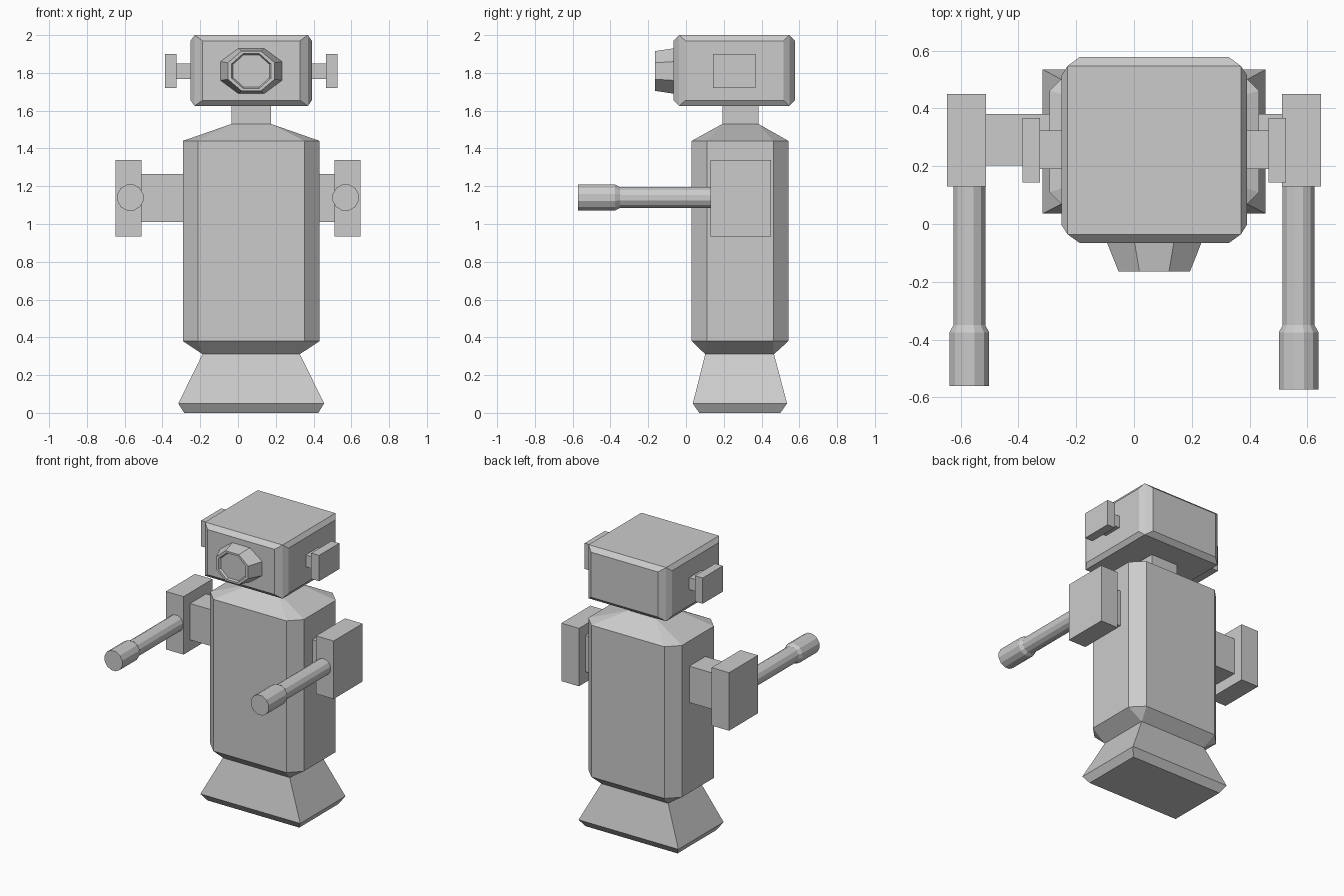
import bpy, bmesh, math
from mathutils import Vector

cube = bpy.data.objects.get("Cube")
if cube:
    bpy.data.objects.remove(cube, do_unlink=True)

# One grey for the whole robot
grey = bpy.data.materials.new("plain grey")
grey.use_nodes = True
COLOUR = (0.6, 0.6, 0.6, 1)
grey.diffuse_color = COLOUR
grey.node_tree.nodes["Principled BSDF"].inputs["Base Color"].default_value = COLOUR

CX = 0.07  # centre line of head, body and base


def finish(name, bm):
    bmesh.ops.recalc_face_normals(bm, faces=bm.faces)
    mesh = bpy.data.meshes.new(name)
    bm.to_mesh(mesh)
    bm.free()
    mesh.materials.append(grey)
    obj = bpy.data.objects.new(name, mesh)
    bpy.context.collection.objects.link(obj)
    return obj


def hull(name, layers):
    """Convex solid from layers (half width, front y, back y, z, corner cut)."""
    bm = bmesh.new()
    for half, front, back, z, cut in layers:
        for sx in (-1, 1):
            for y, inward in ((front, 1), (back, -1)):
                bm.verts.new((CX + sx * (half - cut), y, z))
                if cut:
                    bm.verts.new((CX + sx * half, y + inward * cut, z))
    bmesh.ops.convex_hull(bm, input=bm.verts)
    bmesh.ops.dissolve_limit(bm, angle_limit=math.radians(0.5),
                             verts=bm.verts, edges=bm.edges)
    return finish(name, bm)


def box(name, low, high):
    bm = bmesh.new()
    bmesh.ops.create_cube(bm, size=1)
    low, high = Vector(low), Vector(high)
    for v in bm.verts:
        v.co = (low + high) / 2 + v.co * (high - low)
    return finish(name, bm)


def lathe(name, x, z, profile, sides, turn=0):
    """Rings (y, x radius, z radius) along y, closed at both ends."""
    bm = bmesh.new()
    rings = []
    for y, rx, rz in profile:
        angles = [2 * math.pi * (i + turn) / sides for i in range(sides)]
        rings.append([bm.verts.new((x + rx * math.cos(a), y, z + rz * math.sin(a)))
                      for a in angles])
    for a, b in zip(rings, rings[1:]):
        for i in range(sides):
            j = (i + 1) % sides
            bm.faces.new((a[i], a[j], b[j], b[i]))
    bm.faces.new(rings[0])
    bm.faces.new(rings[-1])
    return finish(name, bm)


# Base, body, neck and head
hull("base", [(0.355, 0.07, 0.50, 0, 0), (0.386, 0.036, 0.535, 0.05, 0),
              (0.256, 0.103, 0.465, 0.315, 0)])
hull("body", [(0.256, 0.103, 0.465, 0.31, 0), (0.362, 0.03, 0.542, 0.38, 0.08),
              (0.362, 0.03, 0.542, 1.44, 0.08), (0.104, 0.193, 0.383, 1.53, 0)])
box("neck", (CX - 0.104, 0.193, 1.52), (CX + 0.104, 0.383, 1.64))
hull("head", [(0.30, -0.036, 0.547, 1.625, 0), (0.321, -0.066, 0.578, 1.655, 0.063),
              (0.321, -0.066, 0.578, 1.97, 0.063), (0.30, -0.036, 0.547, 2.0, 0)])

# Eye with a shallow recessed front
unit = 1 / math.cos(math.pi / 8)
lathe("eye", CX, 1.81,
      [(y, rx * unit, rz * unit) for y, rx, rz in
       ((-0.05, 0.163, 0.12), (-0.066, 0.163, 0.12), (-0.164, 0.124, 0.105),
        (-0.164, 0.104, 0.092), (-0.15, 0.096, 0.086))], 8, 0.5)

# Ears and arms on both sides
for side, s in (("right", -1), ("left", 1)):
    def side_box(name, centre, inner, outer, y, z):
        xs = sorted((centre + s * inner, centre + s * outer))
        box(f"{side}_{name}", (xs[0], y[0], z[0]), (xs[1], y[1], z[1]))

    side_box("ear_stem", CX, 0.31, 0.40, (0.19, 0.324), (1.767, 1.85))
    side_box("ear_plate", CX, 0.395, 0.456, (0.144, 0.367), (1.72, 1.90))
    side_box("shoulder", 0, 0.25, 0.52, (0.203, 0.38), (1.01, 1.264))
    side_box("upper_arm", 0, 0.512, 0.648, (0.13, 0.45), (0.935, 1.34))
    tip = -0.567 - 0.006 * s
    lathe(f"{side}_forearm", s * 0.57, 1.14,
          [(y, r, r) for y, r in ((0.15, 0.057), (-0.35, 0.057),
                                  (-0.375, 0.071), (tip, 0.071))], 12, 0.5)
